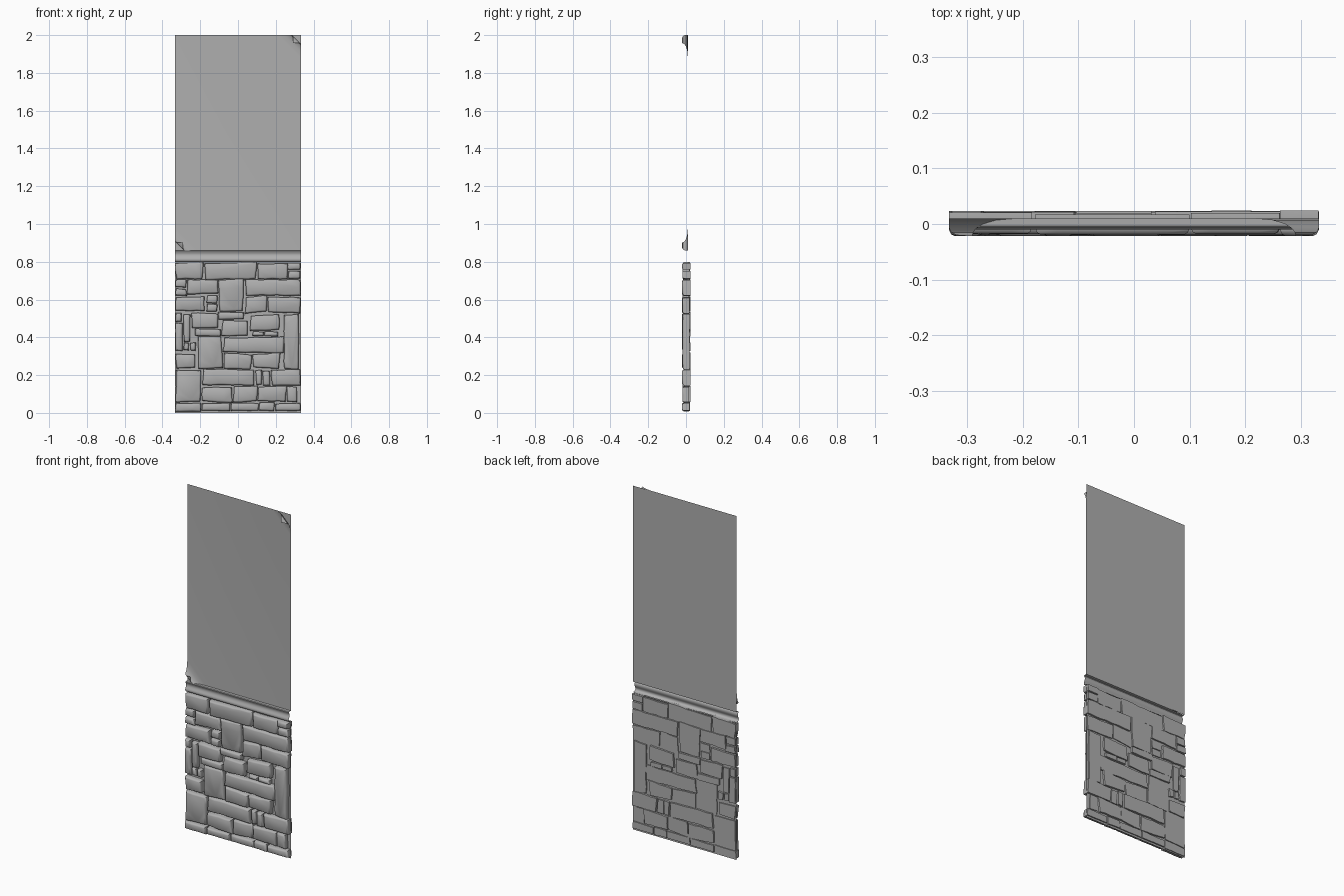
import bpy, bmesh, math, random

if "Cube" in bpy.data.objects:
    bpy.data.objects.remove(bpy.data.objects["Cube"])

random.seed(7)
HALF = 0.333
PAPER_Y = 0.010

# Mid-dark grey used on every part
GREY = bpy.data.materials.new("mid_grey")
GREY.diffuse_color = (0.43, 0.43, 0.43, 1.0)
GREY.use_nodes = True
GREY.node_tree.nodes["Principled BSDF"].inputs["Base Color"].default_value = GREY.diffuse_color


def make_object(name, bm, smooth=False):
    bmesh.ops.recalc_face_normals(bm, faces=bm.faces)
    mesh = bpy.data.meshes.new(name)
    bm.to_mesh(mesh)
    bm.free()
    mesh.materials.append(GREY)
    ob = bpy.data.objects.new(name, mesh)
    bpy.context.collection.objects.link(ob)
    if smooth:
        bpy.context.view_layer.objects.active = ob
        ob.select_set(True)
        bpy.ops.object.shade_smooth_by_angle(angle=math.radians(40))
        ob.select_set(False)
    return ob


def sheet(name, z0, z1, y):
    bm = bmesh.new()
    bm.faces.new([bm.verts.new(p) for p in
                  ((-HALF, y, z0), (HALF, y, z0), (HALF, y, z1), (-HALF, y, z1))])
    return make_object(name, bm)


def add_stone(bm, x0, x1, z0, z1):
    """One rough-cut block: wavy outline, straight sides, rounded front edge."""
    gap = 0.003
    x0, x1, z0, z1 = x0 + gap, x1 - gap, z0 + gap * 0.7, z1 - gap * 0.7
    # knock the corners out of square, then roughen the edges
    skew = min(0.006, 0.08 * min(x1 - x0, z1 - z0))
    jit = skew * 0.4
    corners = [(x + random.uniform(-skew, skew), z + random.uniform(-skew, skew))
               for x, z in ((x0, z0), (x1, z0), (x1, z1), (x0, z1))]
    outline = []
    for (ax, az), (bx, bz) in zip(corners, corners[1:] + corners[:1]):
        n = max(1, round(math.hypot(bx - ax, bz - az) / 0.04))
        for i in range(n):
            t = i / n
            x = ax + (bx - ax) * t + random.uniform(-jit, jit)
            z = az + (bz - az) * t + random.uniform(-jit, jit)
            outline.append((max(-HALF, min(HALF, x)), z))
    cx, cz = (x0 + x1) / 2, (z0 + z1) / 2
    w, h = x1 - x0, z1 - z0
    front = random.uniform(-0.022, -0.017)
    back = random.uniform(0.016, 0.024)
    rings = []
    for y, inset in ((back, 0.0), (front + 0.011, 0.0), (front + 0.003, 0.0035), (front, 0.009)):
        sx, sz = 1 - 2 * inset / w, 1 - 2 * inset / h
        rings.append([bm.verts.new((cx + (x - cx) * sx, y, cz + (z - cz) * sz))
                      for x, z in outline])
    n = len(outline)
    for a, b in zip(rings, rings[1:]):
        for i in range(n):
            j = (i + 1) % n
            bm.faces.new((a[i], a[j], b[j], b[i]))
    bm.faces.new(rings[0])
    bm.faces.new(rings[-1])


# Stone courses: bottom, top, then the joints along x (thousandths)
courses = [
    (8, 54, [-333, -193, -38, 109, 196, 333]),
    (56, 140, [-190, -27, 100, 258, 315]),
    (56, 226, [-333, -190]),
    (146, 228, [-186, 93, 130, 173, 333]),
    (233, 314, [-333, -219]),
    (233, 403, [-219, -80]),
    (233, 314, [-80, 75, 222]),
    (318, 402, [-78, 240]),
    (233, 522, [240, 328]),
    (530, 618, [35, 155, 333]),
    (622, 704, [35, 333]),
    (708, 795, [-333, -180, 100, 262]),
]
# Single filler stones: x0, x1, z0, z1 (thousandths)
fillers = [
    (-333, -292, 328, 478), (-333, -295, 480, 530),
    (-290, -257, 330, 372), (-257, -222, 328, 374), (-290, -250, 375, 524),
    (-230, -88, 405, 448), (75, 138, 404, 432), (138, 215, 404, 432),
    (-247, -108, 450, 528), (-85, 55, 406, 492), (62, 228, 435, 522),
    (-108, 32, 495, 534), (-333, -175, 534, 614),
    (-167, -107, 538, 576), (-167, -107, 578, 624), (-103, 33, 538, 706),
    (-333, -270, 662, 706), (-333, -270, 620, 658), (-267, -107, 628, 706),
    (262, 333, 708, 752), (262, 333, 755, 795),
]
bm = bmesh.new()
for z0, z1, joints in courses:
    for a, b in zip(joints, joints[1:]):
        add_stone(bm, a / 1000, b / 1000, z0 / 1000, z1 / 1000)
for s in fillers:
    add_stone(bm, *(v / 1000 for v in s))
make_object("stone_blocks", bm, smooth=True)

# Mortar sheet set between the stones
sheet("mortar", 0.0, 0.795, 0.012)

# Dado moulding: open profile (y, z) swept across the wall
profile = [(0.010, 0.860), (-0.004, 0.859), (-0.007, 0.856), (-0.006, 0.852),
           (-0.003, 0.847), (-0.001, 0.840), (-0.002, 0.832), (-0.005, 0.825),
           (-0.008, 0.819), (-0.010, 0.813), (-0.009, 0.807), (-0.006, 0.802),
           (0.000, 0.799), (0.010, 0.798)]
bm = bmesh.new()
cols = [[bm.verts.new((x, y, z)) for y, z in profile] for x in (-HALF, HALF)]
for i in range(len(profile) - 1):
    bm.faces.new((cols[0][i], cols[1][i], cols[1][i + 1], cols[0][i + 1]))
make_object("dado_moulding", bm, smooth=True)

# Plain wall behind the paper
sheet("upper_wall", 0.86, 2.0, 0.0125)

# Wallpaper sheet with two opposite corners curling forward
Z0, Z1 = 0.86, 2.0
# curl: distance in from the corner, lift off the wall, half width
curl = [(0.085, 0.0, 0.085), (0.060, 0.003, 0.060), (0.043, 0.010, 0.043),
        (0.035, 0.018, 0.034), (0.034, 0.025, 0.028), (0.040, 0.030, 0.020)]
TIP = (0.060, 0.032)
bm = bmesh.new()
ends = []
for cx, cz, s in ((-HALF, Z0, 1), (HALF, Z1, -1)):
    k = 1 / math.sqrt(2)

    def point(q, lift, w):
        return bm.verts.new((cx + s * k * (q + w), PAPER_Y - lift, cz + s * k * (q - w)))

    rows = [(point(q, l, w), point(q, l, -w)) for q, l, w in curl]
    for a, b in zip(rows, rows[1:]):
        bm.faces.new((a[0], a[1], b[1], b[0]))
    bm.faces.new((rows[-1][0], rows[-1][1], point(*TIP, 0)))
    ends.append(rows[0])
(b0, b1), (t0, t1) = ends
right_low = bm.verts.new((HALF, PAPER_Y, Z0))
left_high = bm.verts.new((-HALF, PAPER_Y, Z1))
bm.faces.new((b0, right_low, t1, t0, left_high, b1))
make_object("wallpaper", bm, smooth=True)
